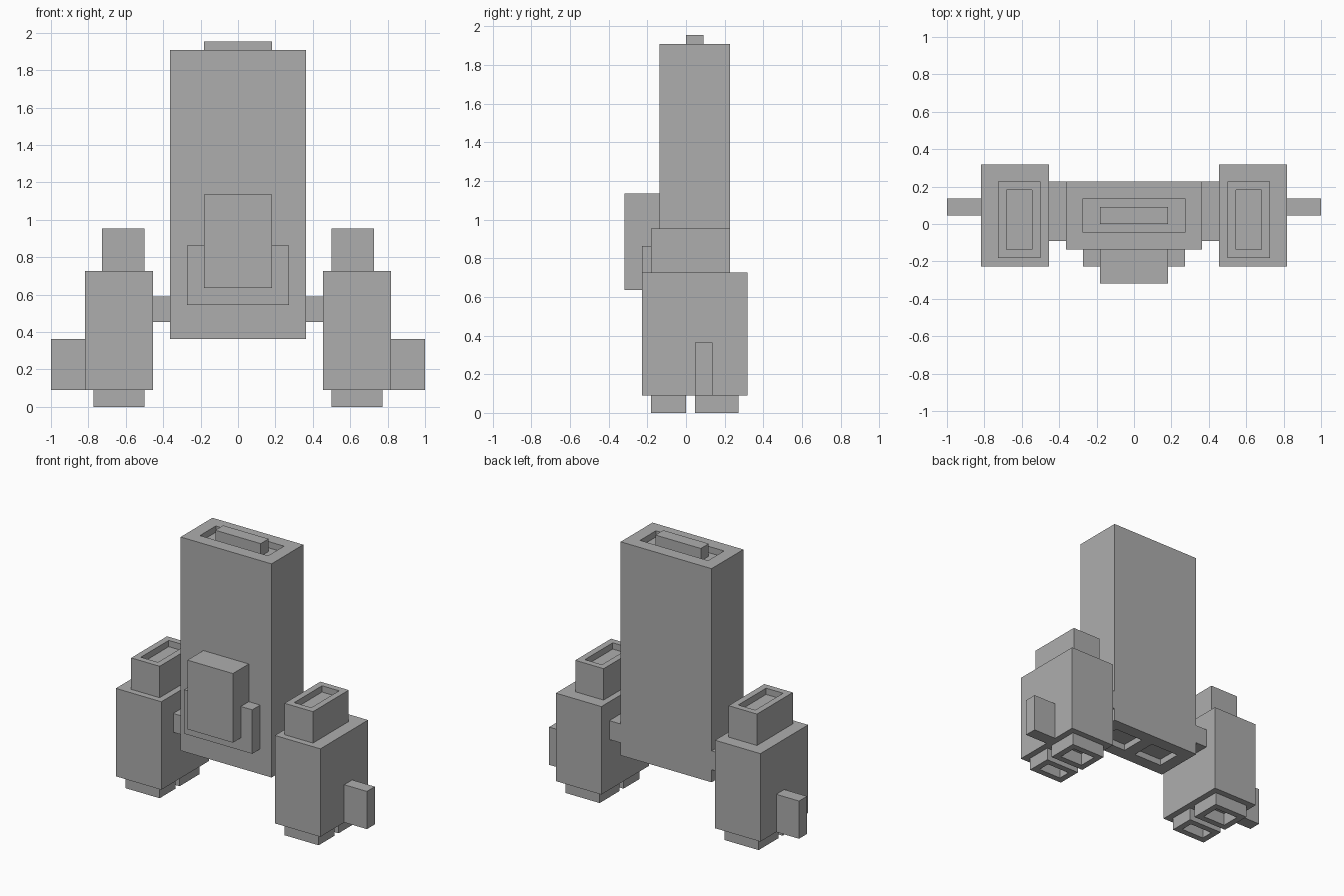
import bpy
import bmesh
from mathutils import Vector

U = 1 / 22  # module that every part is sized in

cube = bpy.data.objects.get("Cube")
if cube:
    bpy.data.objects.remove(cube, do_unlink=True)

grey = bpy.data.materials.new("plain grey")
grey.use_nodes = True
colour = (0.42, 0.42, 0.42, 1)
grey.diffuse_color = colour
grey.node_tree.nodes["Principled BSDF"].inputs["Base Color"].default_value = colour


def box(name, x, y, z, hidden=False):
    """Box from (low, high) ranges given in modules."""
    bm = bmesh.new()
    bmesh.ops.create_cube(bm, size=1)
    for v in bm.verts:
        v.co = Vector([(r[0] + (c + 0.5) * (r[1] - r[0])) * U
                       for c, r in zip(v.co, (x, y, z))])
    mesh = bpy.data.meshes.new(name)
    bm.to_mesh(mesh)
    bm.free()
    mesh.materials.append(grey)
    obj = bpy.data.objects.new(name, mesh)
    bpy.context.collection.objects.link(obj)
    if hidden:
        obj.hide_render = True
        obj.hide_viewport = True
        obj.display_type = 'WIRE'
    return obj


def recess(target, x, y, z):
    """Sink a rectangular pocket into the target."""
    cutter = box(target.name + "_cutter", x, y, z, hidden=True)
    mod = target.modifiers.new("pocket", 'BOOLEAN')
    mod.operation = 'DIFFERENCE'
    mod.solver = 'EXACT'
    mod.object = cutter


def span(side, low, high):
    """Range mirrored to the chosen side."""
    return tuple(sorted((side * low, side * high)))


# Tall central body with a slotted top and a raised bar in the slot
body = box("body", (-8, 8), (-3, 5), (8, 42))
recess(body, (-6, 6), (-1, 3), (41, 43))
box("top_bar", (-4, 4), (0, 2), (41, 43))

# Stepped plates on the front
box("front_plate", (-6, 6), (-5, -3), (12, 19))
box("front_block", (-4, 4), (-7, -3), (14, 25))

for side, label in ((1, "left"), (-1, "right")):
    # Pocket under the body
    recess(body, span(side, 1, 6), (-1, 3), (7, 9))

    # Side pod, its link to the body and its outer fin
    box(label + "_link", span(side, 8, 10), (-2, 5), (10, 13))
    box(label + "_pod", span(side, 10, 18), (-5, 7), (2, 16))
    box(label + "_fin", span(side, 18, 22), (1, 3), (2, 8))

    # Hollow cap on the pod
    cap = box(label + "_cap", span(side, 11, 16), (-4, 5), (16, 21))
    recess(cap, span(side, 12, 15), (-3, 4), (20, 22))

    # Hollow feet
    for place, y0, y1 in (("front", -4, 0), ("back", 1, 6)):
        foot = box(f"{label}_{place}_foot", span(side, 11, 17), (y0, y1), (0, 2))
        recess(foot, span(side, 12, 16), (y0 + 1, y1 - 1), (-1, 1.98))
